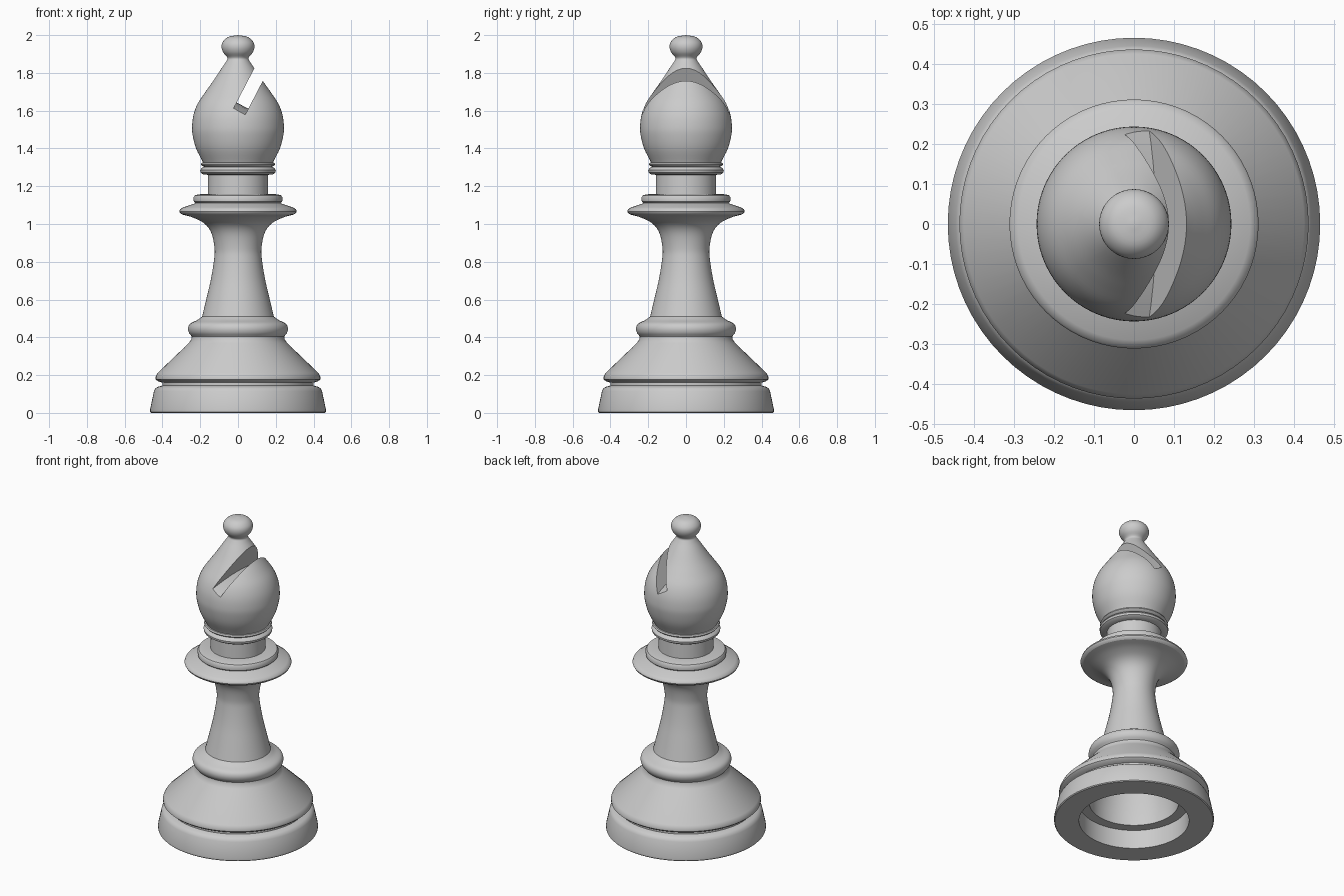
import bpy, bmesh, math
from mathutils import Vector

default = bpy.data.objects.get("Cube")
if default:
    bpy.data.objects.remove(default, do_unlink=True)

SEGMENTS = 72

grey = bpy.data.materials.new("plain_grey")
grey.use_nodes = True
colour = (0.6, 0.6, 0.6, 1)
grey.diffuse_color = colour
grey.node_tree.nodes["Principled BSDF"].inputs["Base Color"].default_value = colour


def rounded(points, steps=4):
    """Smooth curve through the given profile points."""
    pts = [Vector(p) for p in points]
    pts = [2 * pts[0] - pts[1]] + pts + [2 * pts[-1] - pts[-2]]
    out = []
    for a, b, c, d in zip(pts, pts[1:], pts[2:], pts[3:]):
        for i in range(steps):
            t = i / steps
            out.append((2 * b + (c - a) * t + (2 * a - 5 * b + 4 * c - d) * t ** 2
                        + (3 * b - a - 3 * c + d) * t ** 3) / 2)
    return [tuple(p) for p in out + [pts[-2]]]


def make_object(name, bm):
    bmesh.ops.recalc_face_normals(bm, faces=bm.faces)
    mesh = bpy.data.meshes.new(name)
    bm.to_mesh(mesh)
    bm.free()
    mesh.materials.append(grey)
    obj = bpy.data.objects.new(name, mesh)
    bpy.context.collection.objects.link(obj)
    return obj


def activate(obj):
    bpy.ops.object.select_all(action='DESELECT')
    obj.select_set(True)
    bpy.context.view_layer.objects.active = obj


def lathe(name, profile):
    """Spin a (radius, height) profile around the z axis."""
    bm = bmesh.new()
    verts = [bm.verts.new((r, 0, z)) for r, z in profile]
    edges = [bm.edges.new(pair) for pair in zip(verts, verts[1:])]
    bmesh.ops.spin(bm, geom=verts + edges, axis=(0, 0, 1), cent=(0, 0, 0),
                   angle=math.tau, steps=SEGMENTS)
    bmesh.ops.remove_doubles(bm, verts=bm.verts, dist=0.0005)
    return make_object(name, bm)


# Hollow foot: recess and ledge underneath, then plinth, groove and slope
base = lathe("base", [
    (0, 0.36), (0.22, 0.36), (0.26, 0.2), (0.26, 0.12), (0.32, 0.12), (0.32, 0),
    (0.46, 0), (0.465, 0.005), (0.465, 0.02), (0.445, 0.115), (0.437, 0.13),
    (0.425, 0.138), (0.4, 0.145), (0.4, 0.16), (0.425, 0.168), (0.436, 0.178),
    (0.436, 0.192), (0.425, 0.212), (0.26, 0.37), (0.247, 0.39), (0.245, 0.405)])

# Ring on top of the foot
base_ring = lathe("base_ring", rounded([
    (0.245, 0.405), (0.26, 0.425), (0.264, 0.45), (0.252, 0.473),
    (0.215, 0.492), (0.19, 0.51)]))

# Concave stem flaring into the wide collar
stem = lathe("stem", rounded([
    (0.19, 0.51), (0.166, 0.61), (0.143, 0.71), (0.127, 0.81), (0.124, 0.87),
    (0.14, 0.95), (0.175, 1.0), (0.235, 1.033), (0.295, 1.05)]))
collar = lathe("collar", [
    (0.295, 1.05), (0.307, 1.058), (0.311, 1.067), (0.307, 1.078), (0.29, 1.088),
    (0.225, 1.11), (0.234, 1.118), (0.236, 1.14), (0.228, 1.152), (0.21, 1.157),
    (0.16, 1.16)])

# Narrow neck with a double ring under the head
neck = lathe("neck", [
    (0.16, 1.16), (0.158, 1.26), (0.185, 1.263), (0.198, 1.272), (0.2, 1.285),
    (0.192, 1.297), (0.18, 1.303), (0.19, 1.308), (0.197, 1.316), (0.192, 1.324),
    (0.17, 1.328)])

# Teardrop head with its round finial
head = lathe("head", [(0, 1.3), (0.175, 1.3)] + rounded([
    (0.185, 1.326), (0.222, 1.4), (0.24, 1.47), (0.243, 1.52), (0.235, 1.58),
    (0.212, 1.64), (0.172, 1.7), (0.133, 1.755), (0.09, 1.82), (0.063, 1.86),
    (0.056, 1.88), (0.078, 1.908), (0.087, 1.937), (0.08, 1.965), (0.052, 1.99),
    (0, 2)]))

# Slanted slot: an arched-floor slab cut through the head from front to back
along = Vector((0.46, 0, 0.888)).normalized()
across = Vector((along.z, 0, -along.x))
foot = Vector((0.01, 0, 1.6))
width, reach = 0.07, 0.3
floor = [(reach * i / 6, 0.03 - 0.06 * (i / 6) ** 2) for i in range(-6, 7)]
outline = floor + [(reach, 0.5), (-reach, 0.5)]
bm = bmesh.new()
sides = [[bm.verts.new(foot + along * d + across * side + Vector((0, y, 0)))
          for y, d in outline] for side in (-width / 2, width / 2)]
for loop in sides:
    bm.faces.new(loop)
for i in range(len(outline)):
    j = (i + 1) % len(outline)
    bm.faces.new((sides[0][i], sides[0][j], sides[1][j], sides[1][i]))
rims = [bm.edges.get(pair) for loop in sides
        for pair in zip(loop[:len(floor)], loop[1:len(floor)])]
bmesh.ops.bevel(bm, geom=rims, offset=0.02, segments=3, profile=0.5, affect='EDGES')
cutter = make_object("slot_cutter", bm)
cutter.hide_render = True

activate(head)
cut = head.modifiers.new("slot", 'BOOLEAN')
cut.operation = 'DIFFERENCE'
cut.solver = 'EXACT'
cut.object = cutter
bpy.ops.object.modifier_apply(modifier=cut.name)
bpy.data.objects.remove(cutter, do_unlink=True)

for part in (base, base_ring, stem, collar, neck, head):
    activate(part)
    bpy.ops.object.shade_smooth_by_angle(angle=math.radians(40))
